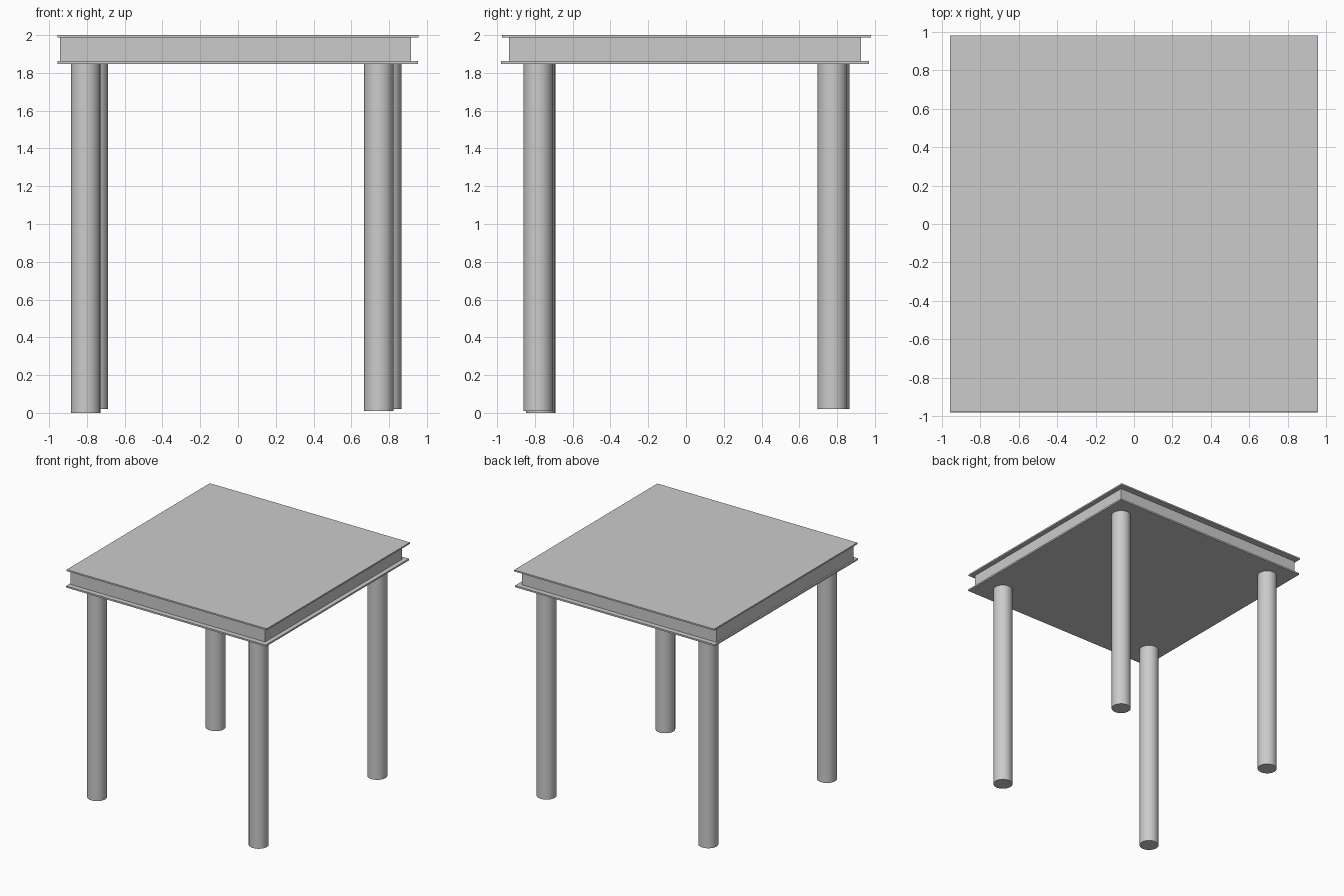
import bpy
import math

if "Cube" in bpy.data.objects:
    bpy.data.objects.remove(bpy.data.objects["Cube"])


def box(name, x, y, z):
    """Box spanning the given (min, max) ranges."""
    spans = (x, y, z)
    bpy.ops.mesh.primitive_cube_add(size=1, location=[(a + b) / 2 for a, b in spans])
    ob = bpy.context.object
    ob.name = name
    ob.scale = [b - a for a, b in spans]
    bpy.ops.object.transform_apply(location=False, rotation=False, scale=True)
    return ob


def leg(name, x, y, bottom, top=1.865, radius=0.078):
    """Round vertical leg."""
    bpy.ops.mesh.primitive_cylinder_add(vertices=48, radius=radius, depth=top - bottom,
                                        location=(x, y, (bottom + top) / 2))
    bpy.context.object.name = name
    bpy.ops.object.shade_smooth_by_angle(angle=math.radians(30))


# Table top: two thin plates around a slightly inset, off-centre core
box("top_plate", (-0.955, 0.955), (-0.973, 0.98), (1.987, 2.0))
box("core", (-0.942, 0.915), (-0.937, 0.927), (1.861, 1.988))
box("bottom_plate", (-0.955, 0.953), (-0.98, 0.97), (1.848, 1.862))

# Legs, placed slightly unevenly and with different foot heights
for name, x, y, bottom in (
    ("front_left_leg", -0.807, -0.770, 0.0),
    ("front_right_leg", 0.746, -0.783, 0.009),
    ("back_left_leg", -0.765, 0.788, 0.02),
    ("back_right_leg", 0.788, 0.775, 0.02),
):
    leg(name, x, y, bottom)
